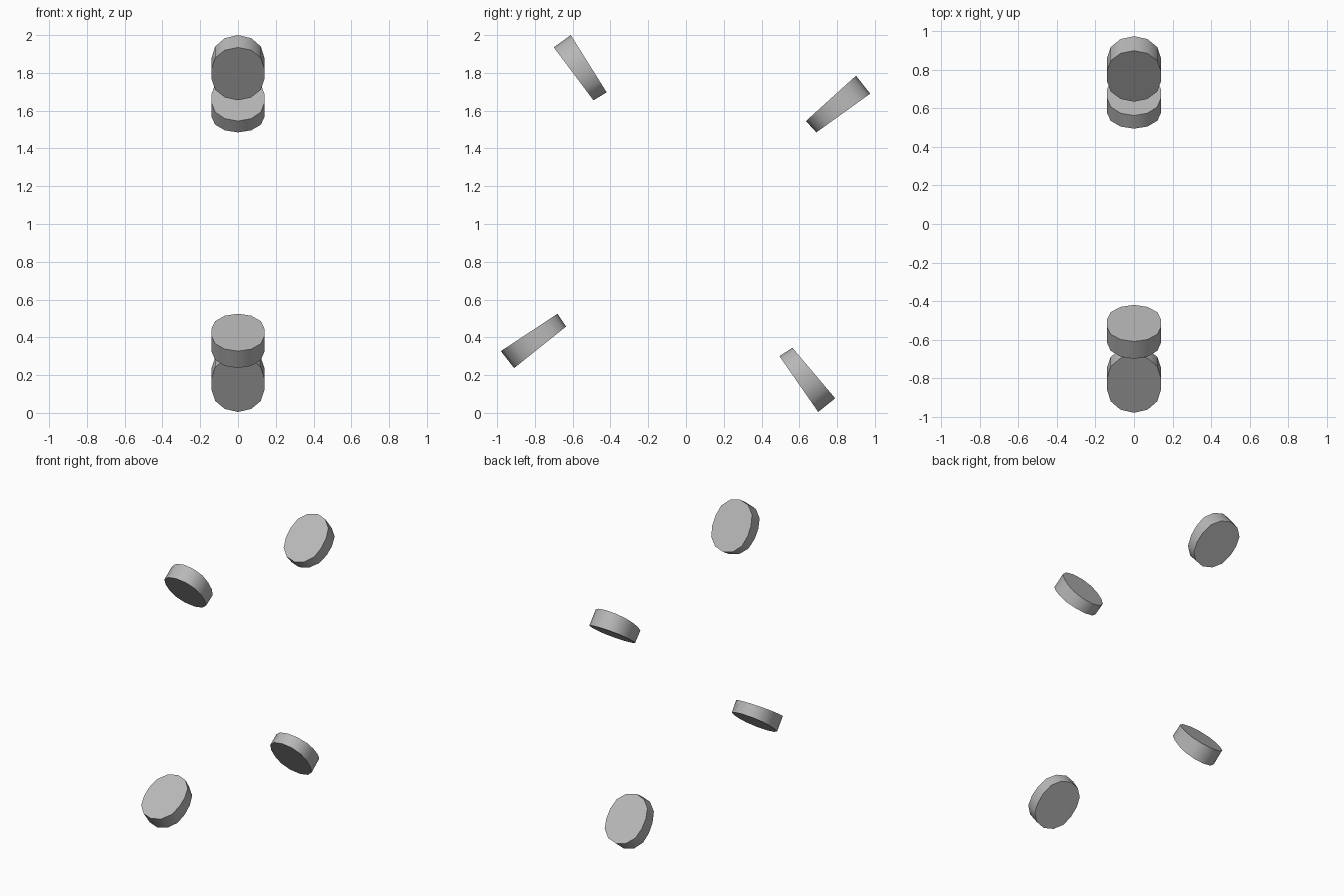
import bpy, bmesh
from math import sin, cos, pi
from mathutils import Vector

if "Cube" in bpy.data.objects:
    bpy.data.objects.remove(bpy.data.objects["Cube"])

HALF_WIDTH = 0.14
# rounded outline: two half circles pulled slightly apart, as (x, t along the pad 0..1)
R = 0.40
ARC = [(HALF_WIDTH * cos(i * pi / 6), R * sin(i * pi / 6)) for i in range(7)]
OUTLINE = [(x, 1 - R + s) for x, s in ARC] + [(-x, R - s) for x, s in ARC]

# darker grey
grey = bpy.data.materials.new("dark_grey")
grey.diffuse_color = (0.48, 0.48, 0.48, 1)
grey.use_nodes = True
grey.node_tree.nodes["Principled BSDF"].inputs["Base Color"].default_value = grey.diffuse_color


def wedge_pad(name, face_a, face_b):
    """Tapered pad; each face is given by its two end points (y, z) in side view."""
    bm = bmesh.new()
    rings = []
    for start, end in (face_a, face_b):
        p, q = Vector((0, *start)), Vector((0, *end))
        rings.append([bm.verts.new(p.lerp(q, t) + Vector((x, 0, 0))) for x, t in OUTLINE])
    a, b = rings
    n = len(a)
    bm.faces.new(a)
    bm.faces.new(b[::-1])
    for i in range(n):
        j = (i + 1) % n
        bm.faces.new((a[j], a[i], b[i], b[j]))
    bmesh.ops.recalc_face_normals(bm, faces=bm.faces)
    mesh = bpy.data.meshes.new(name)
    bm.to_mesh(mesh)
    bm.free()
    mesh.materials.append(grey)
    obj = bpy.data.objects.new(name, mesh)
    bpy.context.collection.objects.link(obj)
    bpy.ops.object.select_all(action='DESELECT')
    obj.select_set(True)
    bpy.context.view_layer.objects.active = obj
    bpy.ops.object.shade_smooth_by_angle(angle=0.7)


# four separate pads arranged around the centre
wedge_pad("upper_front_pad", ((-0.49, 1.655), (-0.70, 1.935)), ((-0.42, 1.697), (-0.61, 2.0)))
wedge_pad("upper_back_pad", ((0.635, 1.545), (0.90, 1.785)), ((0.69, 1.485), (0.975, 1.69)))
wedge_pad("lower_front_pad", ((-0.68, 0.525), (-0.98, 0.327)), ((-0.635, 0.457), (-0.91, 0.237)))
wedge_pad("lower_back_pad", ((0.495, 0.30), (0.70, 0.005)), ((0.563, 0.345), (0.79, 0.077)))
